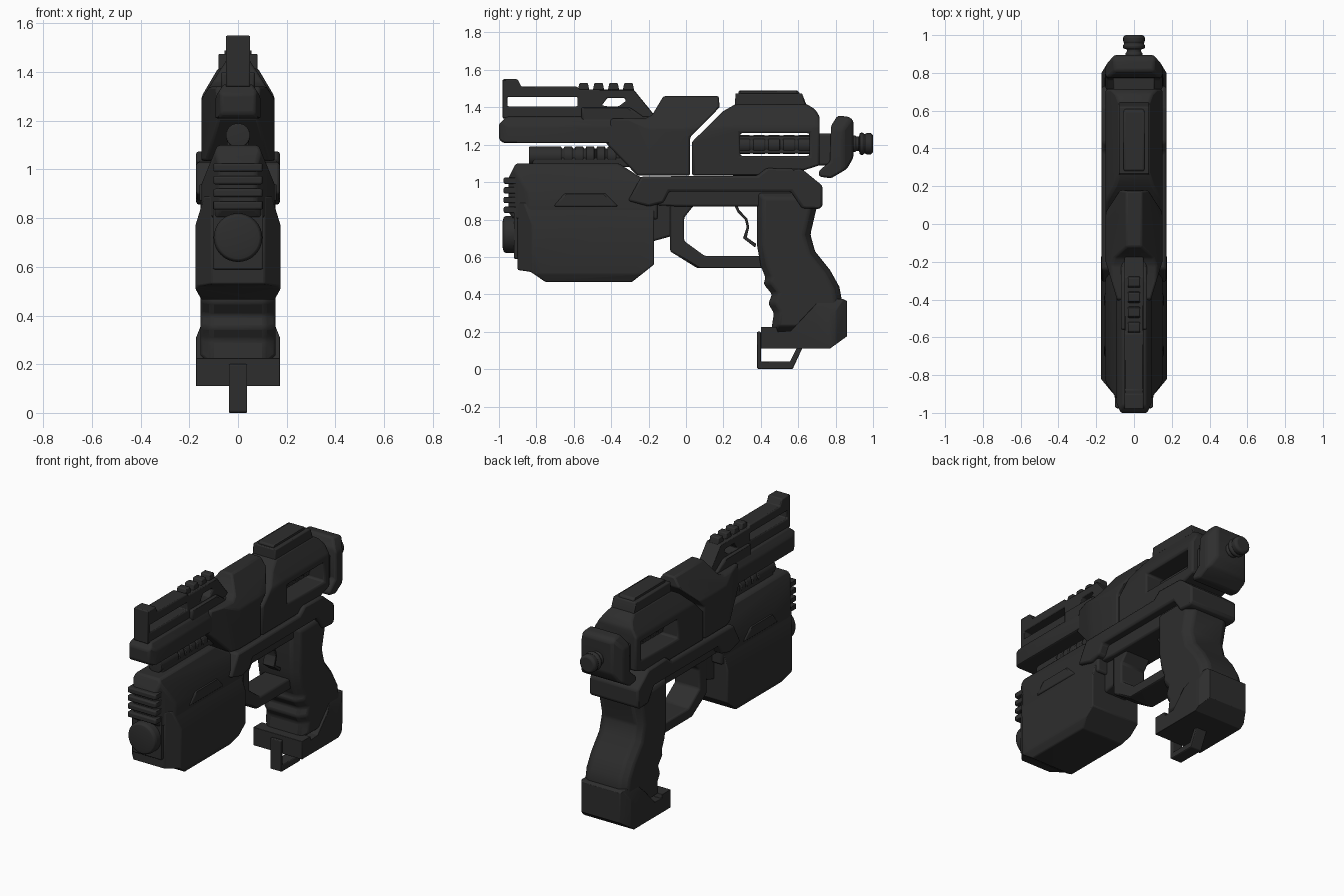
import bpy, bmesh, math
from mathutils import Vector

cube = bpy.data.objects.get("Cube")
if cube:
    bpy.data.objects.remove(cube, do_unlink=True)

# Single dark polymer colour
dark = bpy.data.materials.new("matte_black")
dark.use_nodes = True
dark.diffuse_color = (0.027, 0.027, 0.027, 1)
bsdf = dark.node_tree.nodes["Principled BSDF"]
bsdf.inputs["Base Color"].default_value = dark.diffuse_color
bsdf.inputs["Roughness"].default_value = 0.6


def finish(name, bm, bevel):
    """Turn a bmesh into a bevelled, smooth-by-angle object."""
    bmesh.ops.recalc_face_normals(bm, faces=bm.faces)
    mesh = bpy.data.meshes.new(name)
    bm.to_mesh(mesh)
    bm.free()
    mesh.materials.append(dark)
    ob = bpy.data.objects.new(name, mesh)
    bpy.context.collection.objects.link(ob)
    bpy.ops.object.select_all(action='DESELECT')
    ob.select_set(True)
    bpy.context.view_layer.objects.active = ob
    bpy.ops.object.shade_smooth_by_angle(angle=math.radians(35))
    if bevel:
        mod = ob.modifiers.new("soft_edges", 'BEVEL')
        mod.width, mod.segments = bevel, 2
        mod.limit_method, mod.angle_limit = 'ANGLE', math.radians(25)
    return ob


def plate(name, profile, half, bevel=0.01, holes=(), cuts=(), round_in=0, round_out=0):
    """Extrude a side (y, z) profile across x; cuts are mirrored chamfers (axis, point, point)."""
    bm = bmesh.new()
    edges = []
    for loop in (profile, *holes):
        vs = [bm.verts.new((round_out - half, y, z)) for y, z in loop]
        edges += [bm.edges.new((v, vs[i - 1])) for i, v in enumerate(vs)]
    bmesh.ops.triangle_fill(bm, edges=edges, use_beauty=True)
    ext = bmesh.ops.extrude_face_region(bm, geom=bm.faces[:])
    bmesh.ops.translate(bm, vec=(2 * (half - round_out), 0, 0),
                        verts=[g for g in ext["geom"] if isinstance(g, bmesh.types.BMVert)])
    bmesh.ops.recalc_face_normals(bm, faces=bm.faces)
    # Rounded sides: shrink each side face and push it outward
    if round_in:
        for s in (-1, 1):
            bm.normal_update()
            side = [f for f in bm.faces if f.normal.x * s > 0.99]
            bmesh.ops.inset_region(bm, faces=side, thickness=round_in, use_even_offset=True)
            for v in {v for f in side for v in f.verts}:
                v.co.x = s * half
    # Mirrored chamfer planes
    for axis, (xa, a), (xb, b) in cuts:
        for s in (-1, 1):
            d = Vector((xb - xa, b - a))
            n = Vector((d.y, -d.x))
            if n.x < 0:
                n = -n
            co, no = (((s * xa, 0, a), (s * n.x, 0, n.y)) if axis == 'z'
                      else ((s * xa, a, 0), (s * n.x, n.y, 0)))
            res = bmesh.ops.bisect_plane(bm, geom=bm.verts[:] + bm.edges[:] + bm.faces[:],
                                         plane_co=co, plane_no=no, clear_outer=True)
            rim = [g for g in res["geom_cut"] if isinstance(g, bmesh.types.BMEdge)]
            bmesh.ops.holes_fill(bm, edges=rim, sides=0)
    return finish(name, bm, bevel)


def rect(y0, y1, z0, z1):
    return [(y0, z0), (y1, z0), (y1, z1), (y0, z1)]


def lathe(name, z, rings, sides=24):
    """Turned part along y from (y, radius) rings."""
    bm = bmesh.new()
    loops = [[bm.verts.new((r * math.cos(t), y, z + r * math.sin(t)))
              for t in (2 * math.pi * i / sides for i in range(sides))] for y, r in rings]
    for a, b in zip(loops, loops[1:]):
        for i in range(sides):
            bm.faces.new((a[i - 1], a[i], b[i], b[i - 1]))
    bm.faces.new(loops[0])
    bm.faces.new(loops[-1])
    return finish(name, bm, 0.004)


def ribbed(start, end, count, r, groove):
    """Rings for a rod with evenly spaced collars."""
    step = (end - start) / count
    return [p for i in range(count) for y in [start + i * step]
            for p in ((y, r), (y + step * .75, r), (y + step * .78, groove), (y + step * .98, groove))]


# Sight rail with slots and teeth
plate("sight_rail", [(-.98, 1.34), (-.98, 1.55), (-.90, 1.55), (-.88, 1.51), (-.58, 1.51),
                     (-.57, 1.495), (-.28, 1.495), (-.17, 1.36), (-.17, 1.34)], .05, .006,
      holes=[rect(-.955, -.58, 1.405, 1.455), [(-.45, 1.41), (-.42, 1.405), (-.36, 1.405),
                                              (-.32, 1.435), (-.33, 1.45), (-.42, 1.45)]])
for i in range(4):
    y = -.57 + i * .08
    plate(f"rail_tooth_{i + 1}", [(y - .01, 1.48), (y + .055, 1.48), (y + .045, 1.53), (y, 1.53)], .032, .006)
plate("rail_base", [(-.56, 1.33), (-.56, 1.40), (-.3, 1.40), (-.2, 1.33)], .07)

# Barrel shroud and the rod beneath it
plate("barrel_shroud", [(-1, 1.23), (-.98, 1.21), (-.2, 1.21), (-.15, 1.35), (-.96, 1.35), (-1, 1.31)],
      .092, cuts=[('z', (.092, 1.30), (.06, 1.35)), ('y', (.092, -.95), (.07, -1))])
lathe("under_barrel_rod", 1.14, [(-.84, .025), (-.838, .05), (-.72, .05)]
      + ribbed(-.71, -.36, 6, .05, .04) + [(-.25, .04)])
plate("rod_bed", rect(-.82, -.3, 1.08, 1.13), .045)

# Slide, front and rear
top_chamfer = ('z', (.15, 1.29), (.092, 1.38))
plate("front_slide", [(-.43, 1.21), (-.26, 1.035), (.022, 1.035), (.022, 1.24), (.18, 1.40),
                      (.175, 1.46), (-.12, 1.46), (-.18, 1.36), (-.22, 1.34), (-.40, 1.34)], .15,
      cuts=[top_chamfer, ('z', (.095, 1.43), (.08, 1.46)), ('y', (.15, -.2), (.09, -.40))])
plate("rear_slide", [(.032, 1.035), (.42, 1.035), (.45, 1.06), (.62, 1.06), (.715, 1.09), (.715, 1.35),
                     (.69, 1.39), (.64, 1.42), (.27, 1.42), (.20, 1.38), (.032, 1.215)], .15, .012,
      holes=[rect(.29, .66, 1.14, 1.262)], cuts=[('z', (.15, 1.30), (.085, 1.41))])
lathe("chamber_rod", 1.2, [(.27, .05)] + ribbed(.28, .68, 5, .051, .047) + [(.69, .05)])
plate("chamber_core", rect(.27, .68, 1.152, 1.248), .04, .015)
plate("top_cover", [(.26, 1.39), (.265, 1.475), (.62, 1.475), (.645, 1.41), (.645, 1.39)], .08)
plate("top_ridge", [(.28, 1.45), (.28, 1.49), (.60, 1.49), (.62, 1.45)], .055)

# Rear cap and knob
plate("rear_neck", rect(.70, .82, 1.09, 1.26), .11)
plate("rear_cap", [(.71, 1.03), (.775, 1.02), (.86, 1.07), (.895, 1.13), (.895, 1.33), (.87, 1.35),
                   (.81, 1.355), (.775, 1.30), (.77, 1.11), (.71, 1.06)], .15, .014,
      cuts=[('y', (.15, .84), (.10, .90)), ('z', (.15, 1.28), (.10, 1.36))])
lathe("rear_knob", 1.205, [(.88, .045), (.905, .045), (.91, .038), (.925, .038), (.93, .058),
                           (.945, .06), (.955, .05), (.965, .057), (.99, .057), (1, .045)])

# Frame beam
plate("frame", [(-.31, .90), (-.24, 1.03), (.38, 1.035), (.43, 1.075), (.62, 1.07), (.73, .98),
                (.73, .87), (.71, .855), (.62, .86), (.56, .95), (-.09, .95), (-.12, .89), (-.2, .87)],
      .172, .014)
plate("frame_underside", [(-.2, .88), (-.1, .97), (.6, .97), (.62, .87), (.37, .87), (-.05, .87)], .12)
plate("guard_tab", [(-.19, .68), (-.08, .71), (-.05, .9), (-.19, .92)], .08)

# Trigger guard and trigger
plate("trigger_guard", [(-.13, .95), (-.085, .88), (-.085, .63), (.06, .54), (.42, .54), (.42, .605),
                        (.10, .605), (-.01, .685), (-.01, .81), (.05, .885), (.40, .885), (.40, .95)], .09)
plate("trigger", [(.25, .89), (.275, .84), (.315, .80), (.325, .76), (.305, .70), (.37, .65), (.375, .67),
                  (.325, .705), (.338, .76), (.328, .805), (.285, .85), (.27, .89)], .04, .003)

# Grip, base and lanyard loop
plate("grip", [(.38, .95), (.38, .66), (.40, .55), (.425, .49), (.415, .455), (.46, .40), (.44, .35),
               (.47, .30), (.455, .20), (.80, .20), (.835, .36), (.82, .44), (.77, .53), (.69, .63),
               (.665, .72), (.70, .87), (.62, .95)], .155, .012, round_in=.035, round_out=.045)
plate("grip_base", [(.40, .11), (.77, .11), (.86, .175), (.86, .365), (.84, .375), (.72, .375),
                    (.56, .205), (.49, .20), (.485, .225), (.40, .225)], .172, .014,
      cuts=[('z', (.172, .31), (.14, .39)), ('y', (.172, .80), (.13, .87))])
plate("lanyard_loop", [(.38, .2), (.38, .005), (.39, 0), (.57, 0), (.63, .13), (.60, .13), (.555, .04),
                       (.40, .04), (.40, .2)], .038, .005)

# Forward housing with vents, side plates and lower pod
plate("forward_housing", [(-.92, .80), (-.95, .84), (-.95, 1.02), (-.91, 1.10), (-.36, 1.10), (-.25, 1.03),
                          (-.15, .98), (-.15, .80)], .15, .012,
      cuts=[('z', (.15, .94), (.085, 1.10)), ('y', (.15, -.84), (.088, -.93))])
for i in range(4):
    z = .835 + i * .052
    plate(f"front_vent_{i + 1}", rect(-.975, -.86, z, z + .034), .1, .008)
for side, s in (("left", 1), ("right", -1)):
    panel = plate(f"{side}_side_plate", [(-.71, .87), (-.65, .94), (-.43, .94), (-.36, .87)], .025)
    panel.location.x = s * .133
plate("lower_pod", [(-.90, .89), (-.90, .53), (-.83, .52), (-.75, .465), (-.29, .465), (-.17, .56),
                    (-.17, .87), (-.20, .895)], .175, .016,
      cuts=[('z', (.175, .77), (.135, .90)), ('z', (.175, .51), (.15, .465)),
            ('y', (.175, -.82), (.105, -.905))])
plate("front_plate", rect(-.92, -.86, .59, .87), .103, .006)
lathe("front_disc", .72, [(-.90, .1), (-.96, .1), (-.975, .092), (-.98, .07)], 32)
